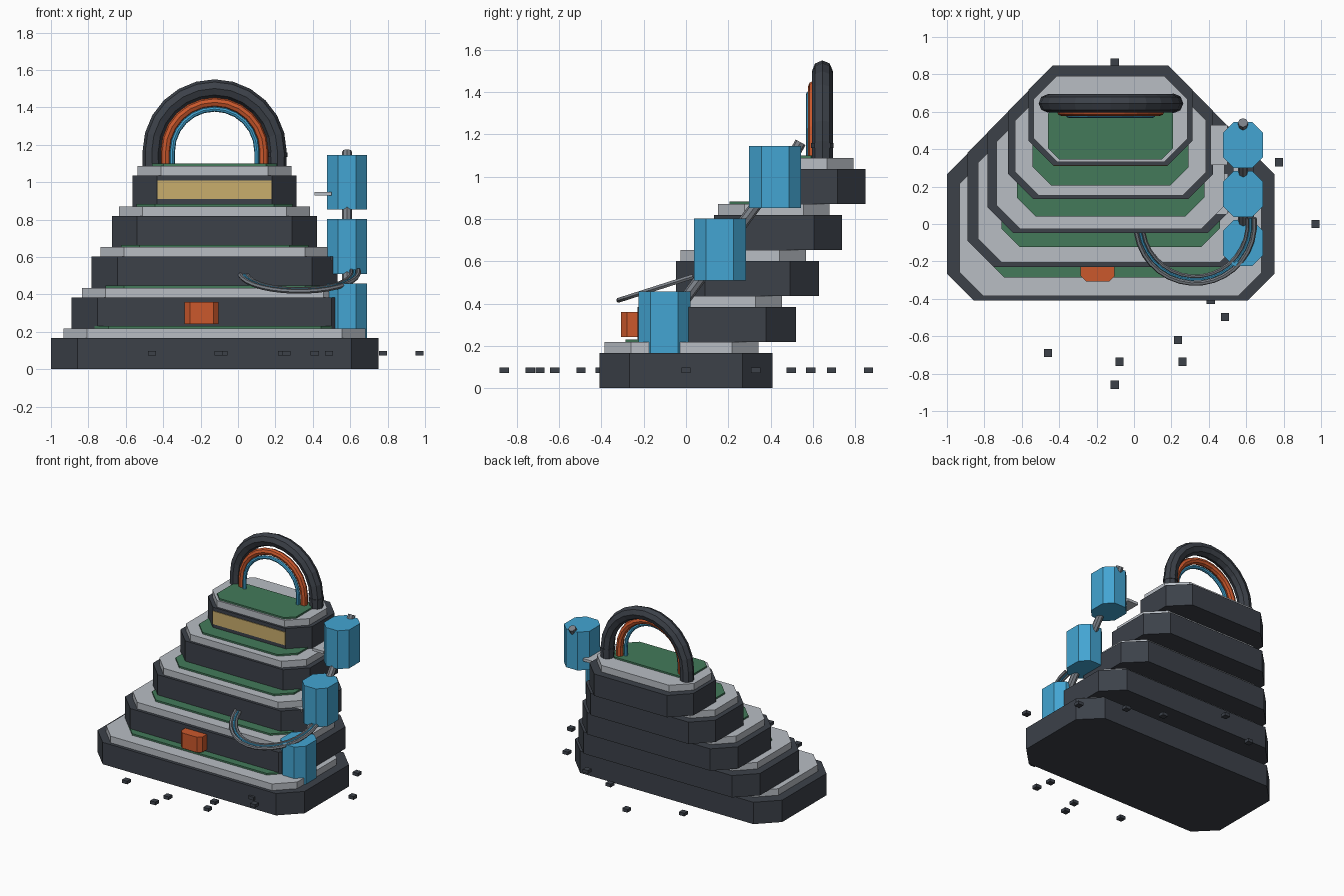
import bpy, bmesh, math
from mathutils import Vector

if "Cube" in bpy.data.objects:
    bpy.data.objects.remove(bpy.data.objects["Cube"])


def material(name, hexcode):
    rgb = [int(hexcode[i:i + 2], 16) / 255 for i in (0, 2, 4)]
    lin = [c / 12.92 if c <= 0.04045 else ((c + 0.055) / 1.055) ** 2.4 for c in rgb]
    m = bpy.data.materials.new(name)
    m.diffuse_color = (*lin, 1)
    m.use_nodes = True
    m.node_tree.nodes["Principled BSDF"].inputs["Base Color"].default_value = m.diffuse_color
    return m


DARK = material("charcoal", "3c4149")
LIGHT = material("light grey", "b8bdc4")
GREEN = material("green", "437a5a")
BLUE = material("sky blue", "43a5d2")
ORANGE = material("burnt orange", "cb582c")
TAN = material("tan", "c9ad6c")
GREY = material("mid grey", "7b8087")


def finish(name, bm, mat):
    bmesh.ops.recalc_face_normals(bm, faces=bm.faces)
    me = bpy.data.meshes.new(name)
    bm.to_mesh(me)
    bm.free()
    me.materials.append(mat)
    ob = bpy.data.objects.new(name, me)
    bpy.context.collection.objects.link(ob)
    return ob


def slab(name, x0, x1, y0, y1, z0, z1, c, mat):
    """Upright prism on a rectangle, corners cut by c (0 = plain box)."""
    if c:
        pts = [(x0 + c, y0), (x1 - c, y0), (x1, y0 + c), (x1, y1 - c),
               (x1 - c, y1), (x0 + c, y1), (x0, y1 - c), (x0, y0 + c)]
    else:
        pts = [(x0, y0), (x1, y0), (x1, y1), (x0, y1)]
    bm = bmesh.new()
    base = bm.faces.new([bm.verts.new((x, y, z0)) for x, y in pts])
    top = bmesh.ops.extrude_face_region(bm, geom=[base])["geom"]
    bmesh.ops.translate(bm, vec=(0, 0, z1 - z0),
                        verts=[g for g in top if isinstance(g, bmesh.types.BMVert)])
    return finish(name, bm, mat)


def tube(name, path, normal, r, mat, sides=8):
    """Sweep a round section along a planar path with the given plane normal."""
    bm = bmesh.new()
    path = [Vector(p) for p in path]
    n = Vector(normal).normalized()
    rings = []
    for i, p in enumerate(path):
        t = (path[min(i + 1, len(path) - 1)] - path[max(i - 1, 0)]).normalized()
        s = t.cross(n)
        rings.append([bm.verts.new(p + r * (math.cos(a) * s + math.sin(a) * n))
                      for a in (math.tau * k / sides for k in range(sides))])
    for a, b in zip(rings, rings[1:]):
        for k in range(sides):
            j = (k + 1) % sides
            bm.faces.new((a[k], a[j], b[j], b[k]))
    bm.faces.new(rings[0])
    bm.faces.new(rings[-1])
    return finish(name, bm, mat)


CX = -0.125      # centre line of the stepped body
STEP = 0.2175    # height of one tier with its slab

# stepped tiers: dark block, light slab and green plate on each
for i in range(5):
    z = STEP * i
    n = str(i + 1)
    hw, yf, yb = 0.875 - 0.109 * i, -0.41 + 0.181 * i, 0.41 + 0.1095 * i
    slab("tier_block_" + n, CX - hw, CX + hw, yf, yb, z, z + 0.167, 0.143 - 0.003 * i, DARK)
    sw, sf, sb = 0.807 - 0.099 * i, -0.385 + 0.179 * i, 0.342 + 0.1125 * i
    slab("tier_slab_" + n, CX - sw, CX + sw, sf, sb, z + 0.167, z + STEP, 0.125, LIGHT)
    gw, gf = 0.668 - 0.0835 * i, -0.287 + 0.164 * i
    gb = sb - 0.08
    if i == 4:
        gf, gb = 0.345, 0.65
    slab("green_plate_" + n, CX - gw, CX + gw, gf, gb, z + STEP - 0.002, z + STEP + 0.0125,
         0.1 if i < 4 else 0.06, GREEN)

# front details
slab("tan_panel", -0.43, 0.18, 0.309, 0.32, 0.91, 1.01, 0, TAN)
slab("orange_box", -0.285, -0.103, -0.307, -0.16, 0.243, 0.36, 0.028, ORANGE)


# arches standing on the top tier
def arch(name, y, radius, r, mat, steps):
    zc, foot = 1.165, 1.085
    pts = [(CX + radius, y, foot)]
    pts += [(CX + radius * math.cos(a), y, zc + radius * math.sin(a))
            for a in (math.pi * k / steps for k in range(steps + 1))]
    pts.append((CX - radius, y, foot))
    tube(name, pts, (0, 1, 0), r, mat)


arch("outer_arch", 0.645, 0.336, 0.049, DARK, 12)
arch("middle_arch", 0.603, 0.262, 0.026, ORANGE, 12)
arch("inner_arch", 0.582, 0.226, 0.014, BLUE, 12)
tube("arch_collar", [(CX + 0.336, 0.645, 1.135), (CX + 0.336, 0.645, 1.16)],
     (0, 1, 0), 0.053, DARK)

# side tanks climbing the right side, with tilted pipes and brackets
for i in range(3):
    yc, z0 = -0.102 + 0.262 * i, 0.165 + 0.344 * i
    n = str(i + 1)
    slab("tank_" + n, 0.476, 0.69, yc - 0.123, yc + 0.123, z0, z0 + 0.293, 0.058, BLUE)
    ends = [(0.583, yc + 0.07, z0 + 0.22), (0.583, yc + 0.185, z0 + 0.375)]
    if i == 2:
        ends[1] = (0.583, yc + 0.12, z0 + 0.31)
    tube("tank_pipe_" + n, ends, (1, 0, 0), 0.027, GREY)
    slab("tank_bracket_" + n, 0.408, 0.5, yc - 0.107, yc + 0.107,
         z0 + 0.075, z0 + 0.095, 0, LIGHT)

# hanging hoses: tilted half rings
SLOPE = 0.32
for name, R, r, mat in (("outer_hose", 0.318, 0.013, GREY),
                        ("middle_hose", 0.297, 0.008, BLUE),
                        ("inner_hose", 0.28, 0.01, GREY)):
    pts = []
    for k in range(17):
        a = math.radians(188 + 178 * k / 16)
        y = R * math.sin(a)
        pts.append((0.327 + R * math.cos(a), y, 0.518 + SLOPE * y))
    tube(name, pts, (0, -SLOPE, 1), r, mat, 6)

# small floating chips around the base
CHIPS = [(-0.103, 0.863), (0.775, 0.33), (0.97, 0), (0.487, -0.497), (0.41, -0.405),
         (0.235, -0.62), (-0.46, -0.69), (-0.077, -0.737), (0.26, -0.737),
         (-0.103, -0.86), (0.487, 0.498), (0.23, 0.59), (-0.46, 0.688)]
for i, (x, y) in enumerate(CHIPS):
    slab("chip_%d" % (i + 1), x - 0.022, x + 0.022, y - 0.022, y + 0.022,
         0.073, 0.097, 0, DARK)
